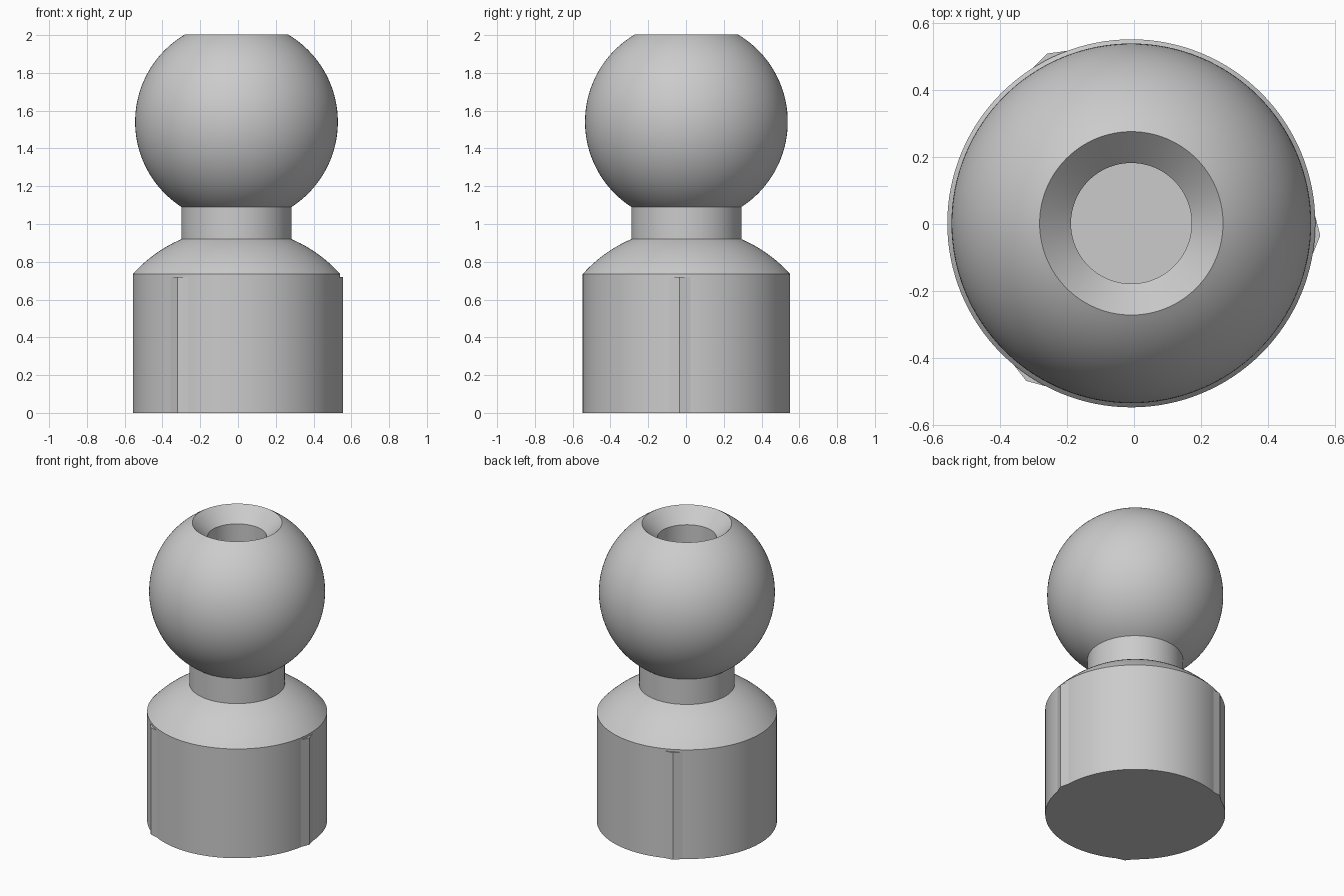
import bpy, bmesh, math
from mathutils import Vector, Matrix

cube = bpy.data.objects.get("Cube")
if cube:
    bpy.data.objects.remove(cube, do_unlink=True)

AXIS = Vector((-0.008, 0.002, 0))
BODY_R, NECK_R = 0.549, 0.291
SHOULDER_Z, NECK_Z, BALL_Z = 0.735, 0.92, 1.09

grey = bpy.data.materials.new("plain grey")
grey.use_nodes = True
grey.diffuse_color = (0.6, 0.6, 0.6, 1)
grey.node_tree.nodes["Principled BSDF"].inputs["Base Color"].default_value = (0.6, 0.6, 0.6, 1)


def finish(name, bm):
    """Turn a bmesh into a shaded object standing on the shared axis."""
    bmesh.ops.recalc_face_normals(bm, faces=bm.faces)
    mesh = bpy.data.meshes.new(name)
    bm.to_mesh(mesh)
    bm.free()
    mesh.materials.append(grey)
    obj = bpy.data.objects.new(name, mesh)
    obj.location = AXIS
    bpy.context.collection.objects.link(obj)
    bpy.ops.object.select_all(action="DESELECT")
    obj.select_set(True)
    bpy.context.view_layer.objects.active = obj
    bpy.ops.object.shade_smooth_by_angle(angle=math.radians(25))
    return obj


def lathe(name, profile, steps=128):
    """Revolve (radius, height) points around z."""
    bm = bmesh.new()
    verts = [bm.verts.new((r, 0, z)) for r, z in profile]
    edges = [bm.edges.new(pair) for pair in zip(verts, verts[1:])]
    bmesh.ops.spin(bm, geom=verts + edges, cent=(0, 0, 0), axis=(0, 0, 1),
                   angle=math.tau, steps=steps, use_merge=False)
    bmesh.ops.remove_doubles(bm, verts=bm.verts, dist=1e-5)
    return finish(name, bm)


def arc(centre_z, start, end, count):
    """Arc centred on the axis, running between two (radius, height) points."""
    a = math.atan2(start[1] - centre_z, start[0])
    b = math.atan2(end[1] - centre_z, end[0])
    radius = math.hypot(start[0], start[1] - centre_z)
    angles = [a + (b - a) * i / count for i in range(count + 1)]
    return [(radius * math.cos(t), centre_z + radius * math.sin(t)) for t in angles]


# Cylindrical base with a domed shoulder
lathe("base", [(0, 0), (BODY_R, 0)]
      + arc(0.242, (BODY_R, SHOULDER_Z), (NECK_R, NECK_Z), 12))

# Neck
lathe("neck", [(NECK_R, NECK_Z), (NECK_R, BALL_Z)])

# Ball with a flat-cut top, countersink and blind bore
lathe("ball", arc(1.541, (NECK_R, BALL_Z), (0.272, 2.0), 48)
      + [(0.18, 1.91), (0.18, 1.3), (0, 1.3)])

# Three thin grip ridges around the base
for i, name in enumerate(("left_ridge", "back_right_ridge", "front_right_ridge")):
    turn = Matrix.Rotation(math.radians(-3.7 + 120 * i), 3, "Z")
    section = [(0.50, -0.05), (0.546, -0.057), (0.565, 0), (0.546, 0.057), (0.50, 0.05)]
    bm = bmesh.new()
    face = bm.faces.new([bm.verts.new(turn @ Vector((x, y, 0))) for x, y in section])
    top = bmesh.ops.extrude_face_region(bm, geom=[face], use_keep_orig=True)["geom"]
    bmesh.ops.translate(bm, vec=(0, 0, 0.72),
                        verts=[v for v in top if isinstance(v, bmesh.types.BMVert)])
    finish(name, bm)
